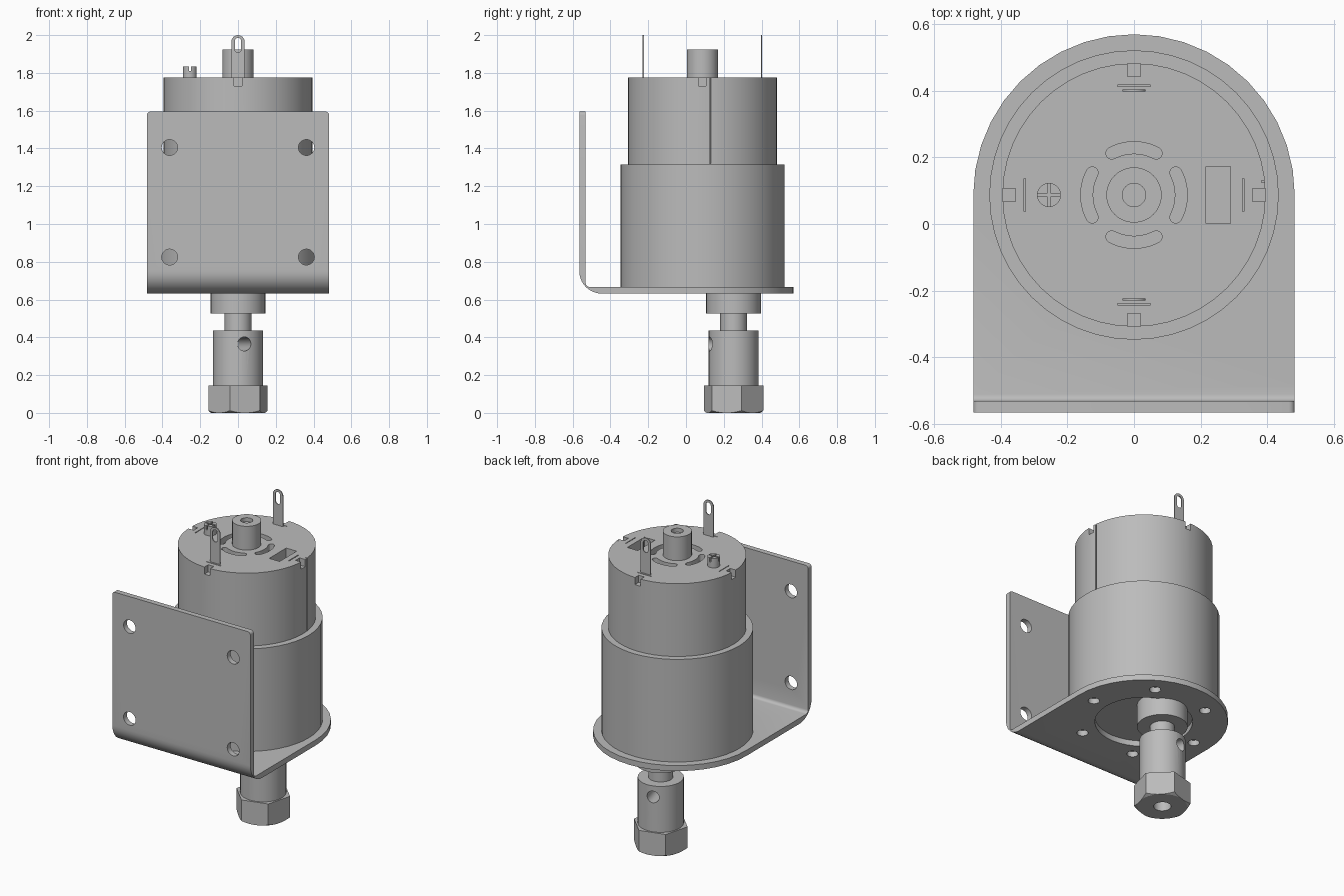
import bpy, bmesh
from math import pi, sin, cos, radians
from mathutils import Matrix, Vector

cube = bpy.data.objects.get("Cube")
if cube:
    bpy.data.objects.remove(cube, do_unlink=True)

grey = bpy.data.materials.new("plain grey metal")
grey.use_nodes = True
COLOUR = (0.5, 0.5, 0.5, 1)
grey.diffuse_color = COLOUR
grey.node_tree.nodes["Principled BSDF"].inputs["Base Color"].default_value = COLOUR

MOTOR_Y, SHAFT_Y = 0.087, 0.252
parts = []


def arc(r, a0, a1, n, cx=0.0, cy=0.0):
    """Points along an arc, angles in degrees."""
    return [(cx + r * cos(radians(a0 + (a1 - a0) * i / n)),
             cy + r * sin(radians(a0 + (a1 - a0) * i / n))) for i in range(n + 1)]


def circle(r, cx=0.0, cy=0.0, n=40):
    return arc(r, 0, 360, n, cx, cy)[:-1]


def rect(w, h, cx=0.0, cy=0.0):
    return [(cx + sx * w / 2, cy + sy * h / 2)
            for sx, sy in ((-1, -1), (1, -1), (1, 1), (-1, 1))]


def prism(name, pts, lo, hi, axis="z", mat=None, keep=True):
    """Extrude a flat outline between two heights along an axis."""
    place = {"z": lambda a, b, h: (a, b, h),
             "x": lambda a, b, h: (h, a, b),
             "y": lambda a, b, h: (a, h, b)}[axis]
    bm = bmesh.new()
    rings = [[bm.verts.new(place(a, b, h)) for a, b in pts] for h in (lo, hi)]
    for ring in rings:
        bm.faces.new(ring)
    for i in range(len(pts)):
        j = (i + 1) % len(pts)
        bm.faces.new((rings[0][i], rings[0][j], rings[1][j], rings[1][i]))
    bmesh.ops.recalc_face_normals(bm, faces=bm.faces)
    if mat:
        bm.transform(mat)
    return finish(name, bm, keep)


def finish(name, bm, keep=True):
    mesh = bpy.data.meshes.new(name)
    bm.to_mesh(mesh)
    bm.free()
    mesh.materials.append(grey)
    ob = bpy.data.objects.new(name, mesh)
    bpy.context.collection.objects.link(ob)
    if keep:
        parts.append(ob)
    return ob


def boolean(ob, cutter, operation="DIFFERENCE"):
    mod = ob.modifiers.new("cut", "BOOLEAN")
    mod.operation, mod.solver, mod.object = operation, "EXACT", cutter
    bpy.context.view_layer.objects.active = ob
    bpy.ops.object.modifier_apply(modifier=mod.name)
    bpy.data.objects.remove(cutter, do_unlink=True)


def cut(ob, pts, lo, hi, axis="z", mat=None):
    boolean(ob, prism("cutter", pts, lo, hi, axis, mat, keep=False))


def at(x, y, angle=0.0):
    return Matrix.Translation((x, y, 0)) @ Matrix.Rotation(radians(angle), 4, "Z")


MOTOR, SHAFT = at(0, MOTOR_Y), at(0, SHAFT_Y)

# Bent mounting bracket: side profile, then trimmed to its round-backed outline
side = [(0.6, 0.632), (0.6, 0.667)]
side += arc(0.02, 270, 180, 4, -0.511, 0.687)
side += [(-0.531, 1.595), (-0.565, 1.595)]
side += arc(0.118, 180, 270, 10, -0.447, 0.75)
bracket = prism("mounting_bracket", side, -0.482, 0.482, "x")
outline = [(-0.6, -0.7), (0.6, -0.7), (0.6, 0.0), (0.482, 0.0)]
outline += arc(0.482, 0, 180, 20, 0, MOTOR_Y) + [(-0.482, 0.0), (-0.6, 0.0)]
boolean(bracket, prism("trim", outline, 0.5, 1.7, keep=False), "INTERSECT")
front = [(-0.482, 0.5), (0.482, 0.5)]
front += arc(0.018, 0, 90, 4, 0.464, 1.577) + arc(0.018, 90, 180, 4, -0.464, 1.577)
boolean(bracket, prism("trim", front, -0.7, 0.7, "y", keep=False), "INTERSECT")
for x in (-0.362, 0.362):
    for z in (0.825, 1.405):
        cut(bracket, circle(0.042, x, z, 24), -0.7, -0.48, "y")
cut(bracket, circle(0.28), 0.6, 0.7, mat=MOTOR)
for k in range(6):
    cut(bracket, circle(0.033, 0.373, 0, 16), 0.6, 0.7, mat=at(0, MOTOR_Y, 60 * k))

# Gearbox and motor can
prism("gearbox", circle(0.434, n=48), 0.667, 1.315, mat=MOTOR)
TOP = 1.775
motor = prism("motor_can", circle(0.395, n=48), 1.315, TOP, mat=MOTOR)
cut(motor, rect(0.02, 0.006, 0.395), 1.32, 1.8, mat=at(0, MOTOR_Y, 6))
for k in range(4):
    turn = at(0, MOTOR_Y, 90 * k)
    cut(motor, rect(0.08, 0.04, 0.396), TOP - 0.045, 1.8, mat=turn)
    cut(motor, rect(0.005, 0.1, 0.328), TOP - 0.02, 1.8, mat=turn)
    # Curved vent with rounded ends
    vent = arc(0.16, -28, 28, 10)
    for s, a in ((1, 28), (-1, -28)):
        cx, cy = 0.142 * cos(radians(a)), 0.142 * sin(radians(a))
        if s > 0:
            vent += arc(0.018, a, a + 180, 6, cx, cy)[1:]
            vent += arc(0.124, 28, -28, 10)[1:]
        else:
            vent += arc(0.018, a - 180, a, 6, cx, cy)[1:-1]
    cut(motor, vent, TOP - 0.04, 1.8, mat=turn)
cut(motor, rect(0.073, 0.17, 0.253, 0), TOP - 0.08, 1.8, mat=MOTOR)

# Rear bearing housing with a shallow bore
bearing = prism("rear_bearing_housing", circle(0.083, n=32), TOP - 0.01, 1.925, mat=MOTOR)
cut(bearing, circle(0.035, n=24), 1.9, 2.0, mat=MOTOR)

# Small cross-head screw
screw = prism("end_cap_screw", circle(0.036, n=24), TOP - 0.005, 1.835, mat=at(-0.255, MOTOR_Y))
for size in ((0.1, 0.01), (0.01, 0.1)):
    cut(screw, rect(*size), 1.81, 1.9, mat=at(-0.255, MOTOR_Y))

# Terminal tabs with a slotted eye
for name, y in (("front_terminal", -0.226), ("back_terminal", 0.4)):
    tab = [(-0.035, TOP - 0.01), (0.035, TOP - 0.01)] + arc(0.035, 0, 180, 12, 0, 1.965)
    ob = prism(name, tab, y - 0.003, y + 0.003, "y")
    eye = arc(0.017, 180, 360, 8, 0, 1.925) + arc(0.017, 0, 180, 8, 0, 1.968)
    cut(ob, eye, y - 0.1, y + 0.1, "y")

# Output shaft, boss, coupler and hex end
prism("gearbox_boss", circle(0.145), 0.525, 0.69, mat=SHAFT)
prism("output_shaft", circle(0.071, n=32), 0.42, 0.54, mat=SHAFT)
coupler = prism("shaft_coupler", circle(0.132), 0.145, 0.435, mat=SHAFT)
cut(coupler, circle(0.037, 0, 0.365, 24), -0.3, 0.3, "y", at(0, SHAFT_Y, 15))
hexagon = prism("hex_end", circle(0.163, n=6), 0, 0.145, mat=at(0, SHAFT_Y, 15))
bm = bmesh.new()
bmesh.ops.create_cone(bm, cap_ends=True, segments=48, radius1=0.142, radius2=0.42,
                      depth=0.16, matrix=Matrix.Translation((0, SHAFT_Y, 0.08)))
boolean(hexagon, finish("chamfer", bm, keep=False), "INTERSECT")
cut(hexagon, circle(0.05, n=24), -0.1, 0.12, mat=SHAFT)

# Smooth round walls, keep crisp edges
bpy.ops.object.select_all(action="DESELECT")
for ob in parts:
    ob.select_set(True)
bpy.context.view_layer.objects.active = parts[0]
bpy.ops.object.shade_smooth_by_angle(angle=radians(25))
